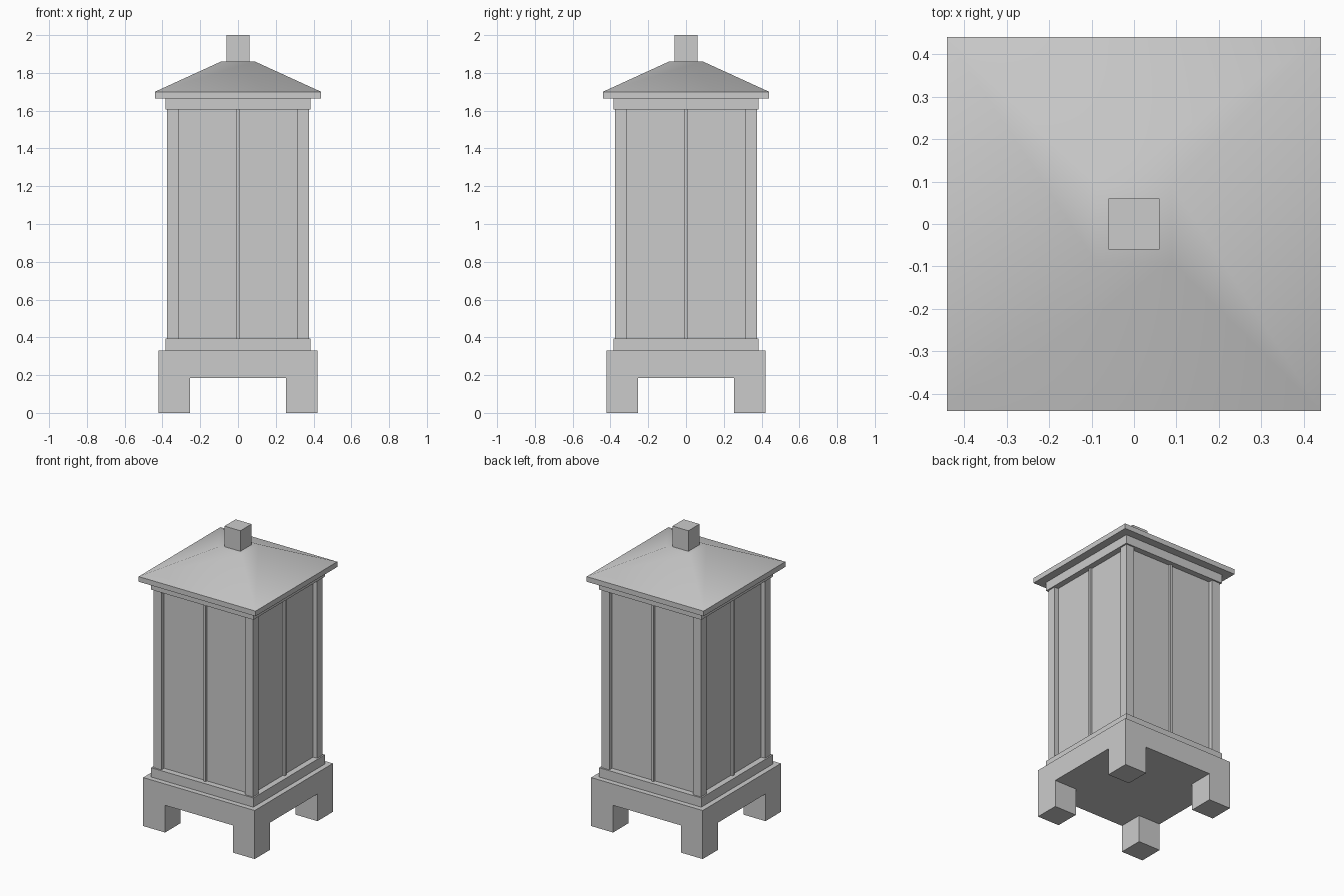
import bpy, bmesh
from math import pi
from mathutils import Matrix, Vector

if "Cube" in bpy.data.objects:
    bpy.data.objects.remove(bpy.data.objects["Cube"])


def finish(name, bm):
    bmesh.ops.recalc_face_normals(bm, faces=bm.faces[:])
    mesh = bpy.data.meshes.new(name)
    bm.to_mesh(mesh)
    bm.free()
    ob = bpy.data.objects.new(name, mesh)
    bpy.context.collection.objects.link(ob)
    return ob


def add_box(bm, lo, hi, turn=0):
    """Box between two corners, turned about z by quarter turns."""
    lo, hi = Vector(lo), Vector(hi)
    m = (Matrix.Rotation(turn * pi / 2, 4, 'Z')
         @ Matrix.Translation((lo + hi) / 2)
         @ Matrix.Diagonal((*(hi - lo), 1)))
    bmesh.ops.create_cube(bm, size=1, matrix=m)


def square_stack(name, profile):
    """Closed solid from square rings given as (half width, height)."""
    bm = bmesh.new()
    rings = [[bm.verts.new((sx * h, sy * h, z))
              for sx, sy in ((-1, -1), (1, -1), (1, 1), (-1, 1))]
             for h, z in profile]
    bm.faces.new(rings[0])
    bm.faces.new(rings[-1])
    for a, b in zip(rings, rings[1:]):
        for i in range(4):
            j = (i + 1) % 4
            bm.faces.new((a[i], a[j], b[j], b[i]))
    return finish(name, bm)


# Footed base: a slab whose four corner cells are pulled down into legs
LEG_IN, LEG_H = 0.255, 0.185
bm = bmesh.new()
add_box(bm, (-0.42, -0.42, LEG_H), (0.42, 0.42, 0.33))
for axis in ((1, 0, 0), (0, 1, 0)):
    for s in (-1, 1):
        bmesh.ops.bisect_plane(bm, geom=bm.verts[:] + bm.edges[:] + bm.faces[:],
                               plane_co=Vector(axis) * s * LEG_IN, plane_no=axis)
corners = []
for f in bm.faces:
    c = f.calc_center_median()
    if abs(c.z - LEG_H) < 1e-4 and min(abs(c.x), abs(c.y)) > LEG_IN:
        corners.append(f)
feet = bmesh.ops.extrude_discrete_faces(bm, faces=corners)["faces"]
for v in {v for f in feet for v in f.verts}:
    v.co.z = 0
finish("footed_base", bm)

# Rails above and below the panels
square_stack("bottom_rail", [(0.385, 0.33), (0.385, 0.393)])
square_stack("top_rail", [(0.385, 1.605), (0.385, 1.665)])

# Recessed panel body
square_stack("panels", [(0.345, 0.393), (0.345, 1.605)])

# Corner posts and the thin bar down the middle of each side
posts, bars = bmesh.new(), bmesh.new()
for k in range(4):
    add_box(posts, (0.315, 0.315, 0.393), (0.375, 0.375, 1.605), k)
    add_box(bars, (-0.009, -0.36, 0.393), (0.009, -0.34, 1.605), k)
finish("corner_posts", posts)
finish("centre_bars", bars)

# Hipped roof, softly shaded over the hips with a crisp eave
roof = square_stack("roof", [(0.44, 1.665), (0.44, 1.70), (0.09, 1.86)])
bpy.context.view_layer.objects.active = roof
roof.select_set(True)
bpy.ops.object.shade_smooth_by_angle(angle=pi * 40 / 180)

# Square cap block
square_stack("roof_cap", [(0.06, 1.855), (0.06, 2.0)])
